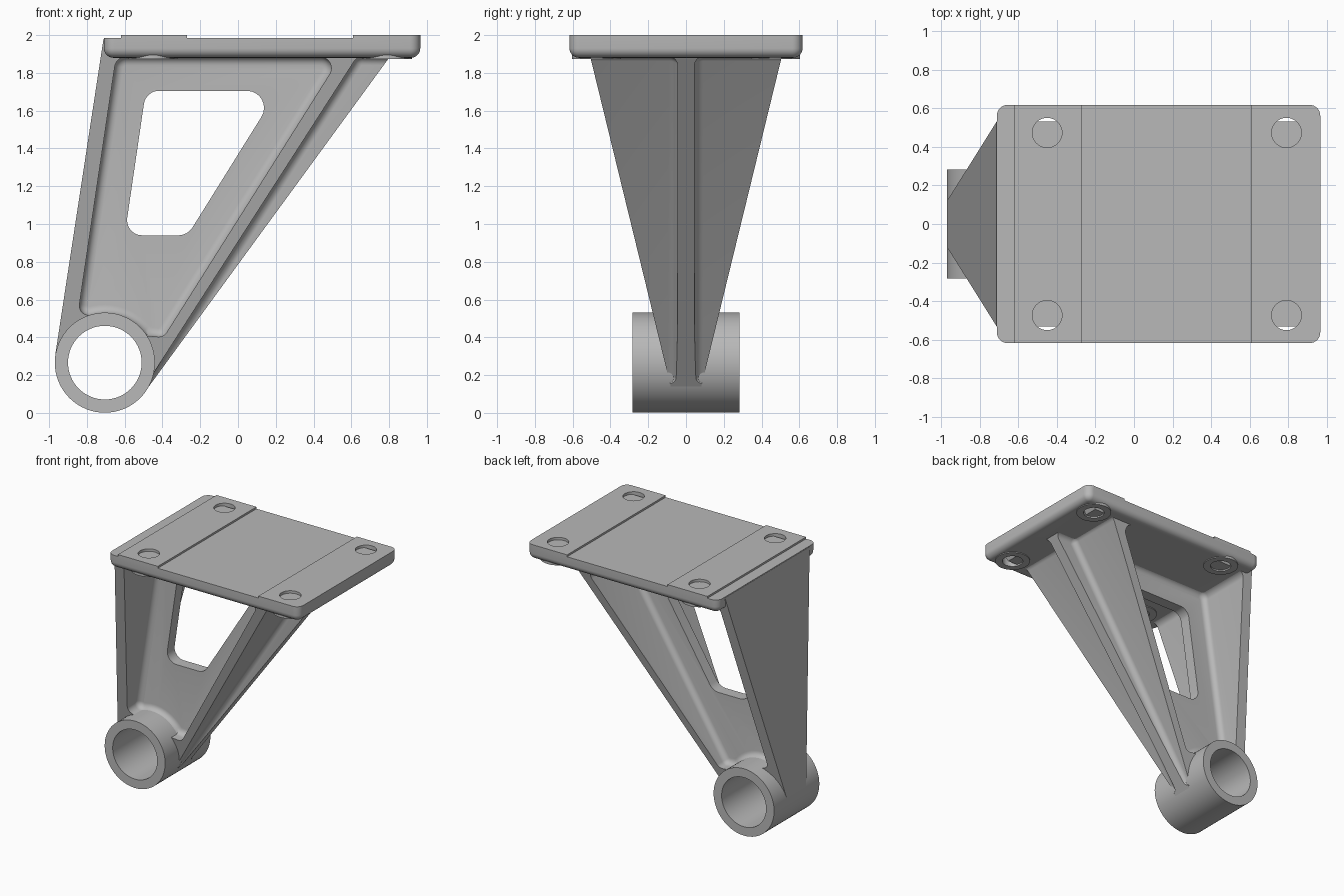
import bpy, bmesh, math
from mathutils import Vector

cube = bpy.data.objects.get("Cube")
if cube:
    bpy.data.objects.remove(cube, do_unlink=True)

grey = bpy.data.materials.new("cast_grey")
grey.use_nodes = True
COLOUR = (0.48, 0.48, 0.48, 1)
grey.diffuse_color = COLOUR
grey.node_tree.nodes["Principled BSDF"].inputs["Base Color"].default_value = COLOUR


def rounded(corners, steps=8):
    """Outline from (u, v, radius) corners, returned counter-clockwise."""
    out, n = [], len(corners)
    for i, (u, v, r) in enumerate(corners):
        p = Vector((u, v))
        if not r:
            out.append(p)
            continue
        a = (Vector(corners[i - 1][:2]) - p).normalized()
        b = (Vector(corners[(i + 1) % n][:2]) - p).normalized()
        half = a.angle(b) / 2
        c = p + (a + b).normalized() * r / math.sin(half)
        s, e = p + a * r / math.tan(half) - c, p + b * r / math.tan(half) - c
        start = math.atan2(s.y, s.x)
        turn = (math.atan2(e.y, e.x) - start + math.pi) % math.tau - math.pi
        for k in range(steps + 1):
            t = start + turn * k / steps
            out.append(c + Vector((math.cos(t), math.sin(t))) * r)
    area = sum(out[i - 1].cross(out[i]) for i in range(len(out)))
    return out if area > 0 else out[::-1]


def arc(cu, cv, r, start, end, steps):
    angles = [math.radians(start + (end - start) * k / steps) for k in range(steps + 1)]
    return [(cu + r * math.cos(t), cv + r * math.sin(t), 0) for t in angles]


def circle(cu, cv, r, steps=64):
    return rounded(arc(cu, cv, r, 0, 360, steps)[:-1])


def inset(outline, d):
    out = []
    for i, p in enumerate(outline):
        e1 = (p - outline[i - 1]).normalized()
        e2 = (outline[(i + 1) % len(outline)] - p).normalized()
        n1, n2 = Vector((-e1.y, e1.x)), Vector((-e2.y, e2.x))
        out.append(p + (n1 + n2) * d / (1 + n1.dot(n2)))
    return out


def finish(name, bm):
    bmesh.ops.recalc_face_normals(bm, faces=bm.faces)
    mesh = bpy.data.meshes.new(name)
    bm.to_mesh(mesh)
    bm.free()
    mesh.materials.append(grey)
    ob = bpy.data.objects.new(name, mesh)
    bpy.context.scene.collection.objects.link(ob)
    return ob


def loft(name, outline, layers, axis="y"):
    """Solid through layers of (inset, height) along the axis."""
    bm, rings = bmesh.new(), []
    for d, h in layers:
        pts = inset(outline, d) if d else outline
        rings.append([bm.verts.new((p.x, h, p.y) if axis == "y" else (p.x, p.y, h))
                      for p in pts])
    for lo, hi in zip(rings, rings[1:]):
        for i in range(len(lo)):
            bm.faces.new((lo[i - 1], lo[i], hi[i], hi[i - 1]))
    bm.faces.new(rings[0])
    bm.faces.new(rings[-1])
    return finish(name, bm)


def fillet(base, r, steps=6):
    """Layers that round the first edge of a loft."""
    angles = [math.pi / 2 * k / steps for k in range(steps + 1)]
    return [(r - r * math.sin(t) if k < steps else 0, base + r - r * math.cos(t))
            for k, t in enumerate(angles)]


def cut(ob, cutters):
    for c in cutters:
        c.hide_render = True
        mod = ob.modifiers.new("cut", "BOOLEAN")
        mod.operation, mod.solver, mod.object = "DIFFERENCE", "EXACT", c
    bpy.context.view_layer.update()
    dg = bpy.context.evaluated_depsgraph_get()
    mesh = bpy.data.meshes.new_from_object(ob.evaluated_get(dg))
    ob.modifiers.clear()
    ob.data = mesh
    for c in cutters:
        bpy.data.objects.remove(c, do_unlink=True)


def smooth(ob):
    ob.data.shade_smooth()
    ob.data.set_sharp_from_angle(angle=math.radians(30))


TX, TZ, TR = -0.705, 0.266, 0.265     # bearing tube axis and radius
BORE = 0.195


def bore():
    return loft("bore_cutter", circle(TX, TZ, BORE), [(0, -0.6), (0, 0.6)])


# Bearing tube
tube = loft("bearing_tube", circle(TX, TZ, TR), [(0, -0.283), (0, 0.283)])
cut(tube, [bore()])
smooth(tube)

# Mounting plate with rounded corners, rounded lower edge and stepped top
HOLES = [(x, y) for x in (-0.45, 0.79) for y in (-0.473, 0.473)]
X0, X1, Y = -0.71, 0.965, 0.617


def rectangle(x0, x1, y, r=0):
    return rounded([(x0, -y, r), (x1, -y, r), (x1, y, r), (x0, y, r)])


def hole_cutters():
    return [loft("hole_cutter", circle(x, y, 0.077, 40), [(0, 1.7), (0, 2.2)], "z")
            for x, y in HOLES]


plate = loft("mounting_plate", rectangle(X0, X1, Y, 0.055), fillet(1.88, 0.05) + [(0, 2.0)], "z")
steps = [loft("step_cutter", rectangle(a, b, 1), [(0, 1.985), (0, 2.2)], "z")
         for a, b in ((-1, -0.62), (-0.27, 0.61))]
cut(plate, steps + hole_cutters())
smooth(plate)

# Flat bolt seats under the plate holes
for number, (x, y) in enumerate(HOLES):
    seat = loft(f"bolt_seat_{number + 1}", circle(x, y, 0.13, 40), [(0, 1.874), (0, 1.94)], "z")
    cut(seat, [loft("hole_cutter", circle(x, y, 0.077, 40), [(0, 1.7), (0, 2.2)], "z")])
    smooth(seat)

# Tapered strut body, narrowing towards the tube
side = [(-0.712, 1.98), (-0.967, 0.31), (TX, TZ), (-0.49, 0.115), (0.80, 1.88), (0.873, 1.98)]
bm = bmesh.new()
faces = [[bm.verts.new((x, s * (0.53 - 0.244 * (1.98 - z)), z)) for x, z in side] for s in (-1, 1)]
for f in faces:
    bm.faces.new(f)
for i in range(len(side)):
    bm.faces.new((faces[0][i - 1], faces[0][i], faces[1][i], faces[1][i - 1]))
strut = finish("strut", bm)

# Pockets leave a central web, two flanges and a rear rib, all with fillets
WEB, FILLET = 0.045, 0.045
pocket = rounded([(-0.645, 1.885, 0.06), (-0.846, 0.53, 0.05)]
                 + arc(TX, TZ, 0.262, 108, 33, 12)
                 + [(-0.394, 0.40, 0.05), (0.543, 1.885, 0.06)])
under = rounded([(0.63, 1.885, 0.05), (-0.47, 0.175, 0.05), (-0.3, -0.2, 0.05), (1.3, 1.885, 0.05)])
cutters = []
for s in (-1, 1):
    layers = [(d, s * h) for d, h in fillet(WEB, FILLET) + [(0, 0.9)]]
    cutters += [loft("pocket_cutter", outline, layers) for outline in (pocket, under)]
window = rounded([(-0.60, 0.94, 0.08), (-0.267, 0.94, 0.09), (0.21, 1.705, 0.09), (-0.488, 1.705, 0.08)])
cutters.append(loft("window_cutter", window, [(0, -0.3), (0, 0.3)]))
cut(strut, cutters + [bore()])
smooth(strut)
